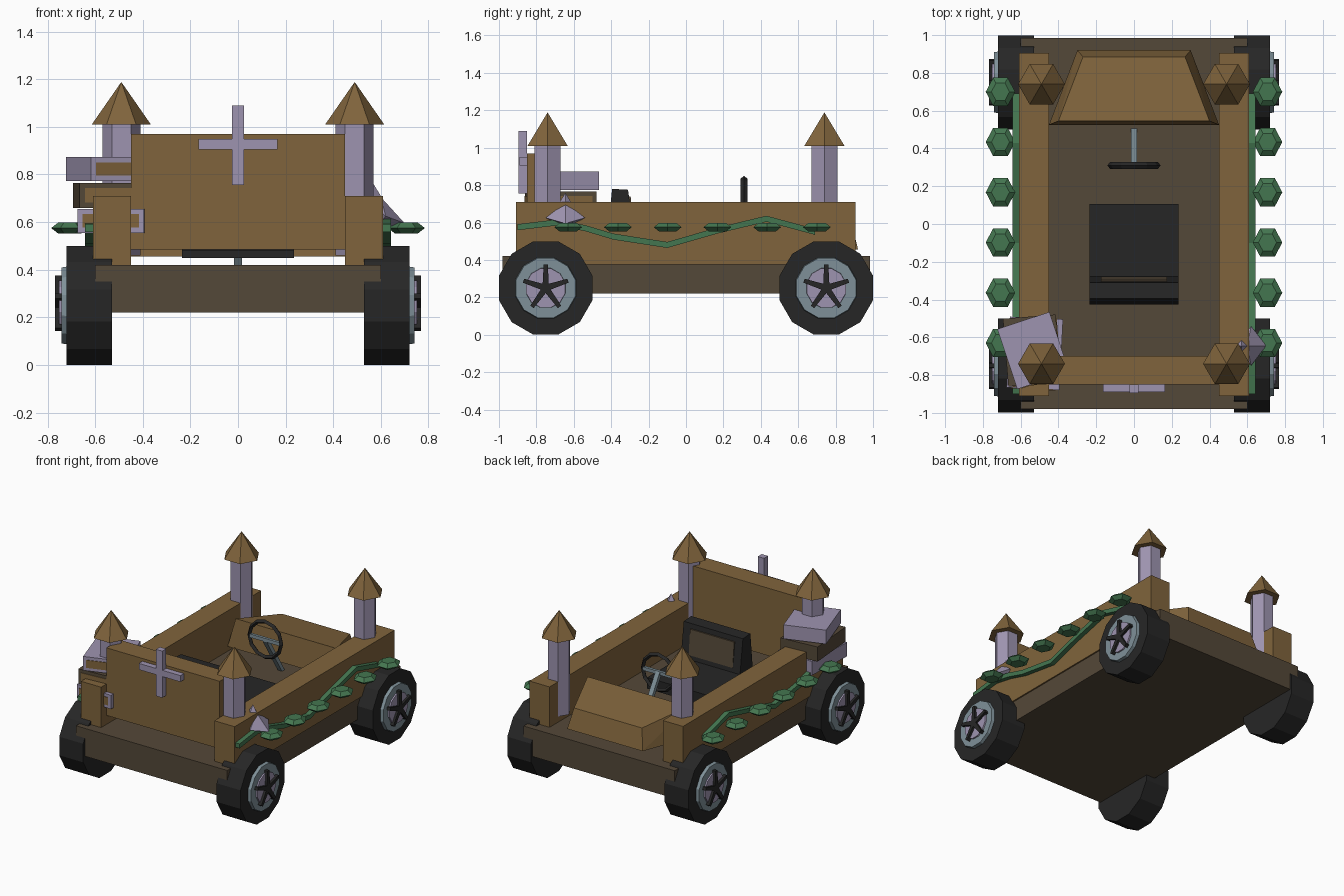
import bpy, bmesh, math
from mathutils import Vector, Matrix

if "Cube" in bpy.data.objects:
    bpy.data.objects.remove(bpy.data.objects["Cube"])


def mat(name, rgb):
    m = bpy.data.materials.new(name)
    lin = [((c / 255 + 0.055) / 1.055) ** 2.4 for c in rgb]
    m.diffuse_color = (*lin, 1)
    m.use_nodes = True
    m.node_tree.nodes["Principled BSDF"].inputs["Base Color"].default_value = m.diffuse_color
    return m


BROWN = mat("brown wood", (128, 100, 60))
DARK = mat("dark brown wood", (84, 72, 56))
LILAC = mat("lilac stone", (158, 148, 176))
STEEL = mat("blue grey metal", (126, 144, 152))
GREEN = mat("leaf green", (68, 118, 80))
BLACK = mat("black rubber", (38, 38, 38))


def finish(name, bm, m):
    bmesh.ops.recalc_face_normals(bm, faces=bm.faces)
    me = bpy.data.meshes.new(name)
    bm.to_mesh(me)
    bm.free()
    me.materials.append(m)
    ob = bpy.data.objects.new(name, me)
    bpy.context.collection.objects.link(ob)
    return ob


def hull(name, pts, m):
    bm = bmesh.new()
    for p in pts:
        bm.verts.new(p)
    bmesh.ops.convex_hull(bm, input=bm.verts)
    bmesh.ops.dissolve_limit(bm, angle_limit=0.02, verts=bm.verts, edges=bm.edges)
    return finish(name, bm, m)


def box(name, x, y, z, m, rot=0.0):
    c = Vector(((x[0] + x[1]) / 2, (y[0] + y[1]) / 2, (z[0] + z[1]) / 2))
    bm = bmesh.new()
    bmesh.ops.create_cube(bm, size=1, matrix=Matrix.Translation(c)
                          @ Matrix.Rotation(rot, 4, 'Z')
                          @ Matrix.Diagonal((x[1] - x[0], y[1] - y[0], z[1] - z[0], 1)))
    return finish(name, bm, m)


def stack(name, rings, n, mtx, m, phase=0.0):
    """Lathe of (radius, height) rings with n sides about local z."""
    bm = bmesh.new()
    loops = []
    for r, h in rings:
        loops.append([bm.verts.new(mtx @ Vector((r * math.cos(phase + i * math.tau / n),
                      r * math.sin(phase + i * math.tau / n), h))) for i in range(n)])
    for a, b in zip(loops, loops[1:]):
        for i in range(n):
            j = (i + 1) % n
            bm.faces.new((a[i], a[j], b[j], b[i]))
    bm.faces.new(loops[0])
    bm.faces.new(loops[-1])
    bmesh.ops.remove_doubles(bm, verts=bm.verts, dist=1e-5)
    return finish(name, bm, m)


# chassis and body walls
box("chassis", (-.6, .6), (-.98, .985), (.22, .42), DARK)
for s in (-1, 1):
    box("side_wall", sorted((s * .45, s * .61)), (-.91, .905), (.375, .71), BROWN)
box("front_panel", (-.45, .45), (-.85, -.70), (.485, .97), BROWN)

# sloped dashboard block
hull("dashboard", [(s * x, y, z) for s in (-1, 1) for x, y, z in
     ((.45, .525, .455), (.30, .92, .455), (.40, .545, .66), (.27, .885, .60))], BROWN)

# cross on the front panel
box("cross_upright", (-.025, .025), (-.895, -.85), (.755, 1.09), LILAC)
box("cross_bar", (-.165, .165), (-.89, -.85), (.905, .95), LILAC)

# corner towers with pointed roofs
for sx in (-1, 1):
    for sy in (-1, 1):
        T = Matrix.Translation((sx * .49, sy * .74, 0))
        stack("tower", [(.08, .46), (.08, 1.01)], 6, T, LILAC)
        stack("tower_roof", [(.124, 1.01), (.001, 1.187)], 6, T, BROWN)

# wheels: tyre, rim, hub and five spokes
for sx in (-1, 1):
    for sy in (-1, 1):
        W = Matrix.Translation((0, sy * .75, .25)) @ Matrix.Rotation(sx * math.pi / 2, 4, 'Y')
        stack("tyre", [(.258, .53), (.258, .72)], 12, W, BLACK, math.pi / 12)
        stack("rim", [(.172, .70), (.165, .742)], 12, W, STEEL, math.pi / 12)
        stack("hub", [(.112, .72), (.108, .752)], 12, W, LILAC, math.pi / 12)
        for k in range(5):
            R = (Matrix.Translation((0, sy * .75, .25))
                 @ Matrix.Rotation(k * math.tau / 5, 4, 'X'))
            hull("spoke", [R @ Vector((sx * x, e * w, z)) for x in (.74, .768)
                 for e in (-1, 1) for w, z in ((.018, -.01), (.011, .125))], BLACK)

# seat with inset back cushion
box("seat", (-.235, .235), (-.40, .105), (.45, .53), BLACK)
hull("seat_back", [(s * .235, y, z) for s in (-1, 1) for y, z in
     ((-.425, .48), (-.27, .48), (-.395, .78), (-.31, .775))], BLACK)
hull("seat_cushion", [(s * .175, y, z) for s in (-1, 1) for y, z in
     ((-.29, .56), (-.28, .56), (-.31, .74), (-.296, .74))], DARK)

# steering wheel and column
bm = bmesh.new()
N, M = 12, 4
ring = [[bm.verts.new(((.127 + .014 * math.cos(b)) * math.cos(a), .31 + .018 * math.sin(b),
         .708 + (.127 + .014 * math.cos(b)) * math.sin(a)))
         for b in [j * math.tau / M for j in range(M)]]
        for a in [i * math.tau / N for i in range(N)]]
for i in range(N):
    for j in range(M):
        k, l = (i + 1) % N, (j + 1) % M
        bm.faces.new((ring[i][j], ring[k][j], ring[k][l], ring[i][l]))
finish("steering_wheel", bm, BLACK)
hull("steering_column", [(s * .017, y, z) for s in (-1, 1) for y, z in
     ((.305, .69), (.32, .72), (.475, .42), (.505, .42))], STEEL)
box("steering_bar", (-.12, .12), (.30, .32), (.695, .72), STEEL)


# stacked books: cover block with thin page plates on the open ends
def book(cx, cy, w, d, z0, z1, rot, cover, pages):
    box("book_cover", (cx - w / 2, cx + w / 2), (cy - d / 2, cy + d / 2), (z0, z1), cover, rot)
    g = .022
    R = Matrix.Rotation(rot, 4, 'Z')
    o = R @ Vector((0, -d / 2, 0))
    box("book_pages", (cx + o.x - w / 2 + g, cx + o.x + w / 2 - g),
        (cy + o.y - .004, cy + o.y + .004), (z0 + g, z1 - g), pages, rot)
    o = R @ Vector((w / 2, 0, 0))
    if cover is DARK:
        box("book_pages", (cx + o.x - .004, cx + o.x + .004),
            (cy + o.y - d / 2 + g, cy + o.y + d / 2 - g), (z0 + g, z1 - g), pages, rot)


book(-.525, -.685, .28, .375, .555, .655, -.05, LILAC, BROWN)
book(-.54, -.67, .28, .36, .66, .765, .08, DARK, BROWN)
book(-.533, -.67, .29, .335, .773, .873, .32, LILAC, BROWN)

# spiked ornament on the right wall
hull("spike_base", [(.60, -.645, .705), (.62, -.75, .625), (.62, -.54, .625),
                    (.70, -.645, .595), (.58, -.645, .57), (.54, -.645, .70)], LILAC)
stack("spike_tip", [(.042, .69), (.001, .757)], 4, Matrix.Translation((.57, -.645, 0)), LILAC)

# vines with leaves along both sides
PATH = [(-.90, .575), (-.69, .60), (-.54, .57), (-.39, .525), (-.10, .48),
        (.16, .555), (.43, .62), (.69, .55)]
for s in (-1, 1):
    for (y0, z0), (y1, z1) in zip(PATH, PATH[1:]):
        hull("vine", [(s * x, y, z + h) for x in (.605, .643) for h in (-.016, .016)
                      for y, z in ((y0, z0), (y1, z1))], GREEN)
    for k in range(6):
        L = Matrix.Translation((s * .707, -.63 + k * .266, .575)) @ Matrix.Diagonal((1, 1.1, 1, 1))
        stack("leaf", [(.048, -.023), (.078, 0), (.048, .023)], 6, L, GREEN)
